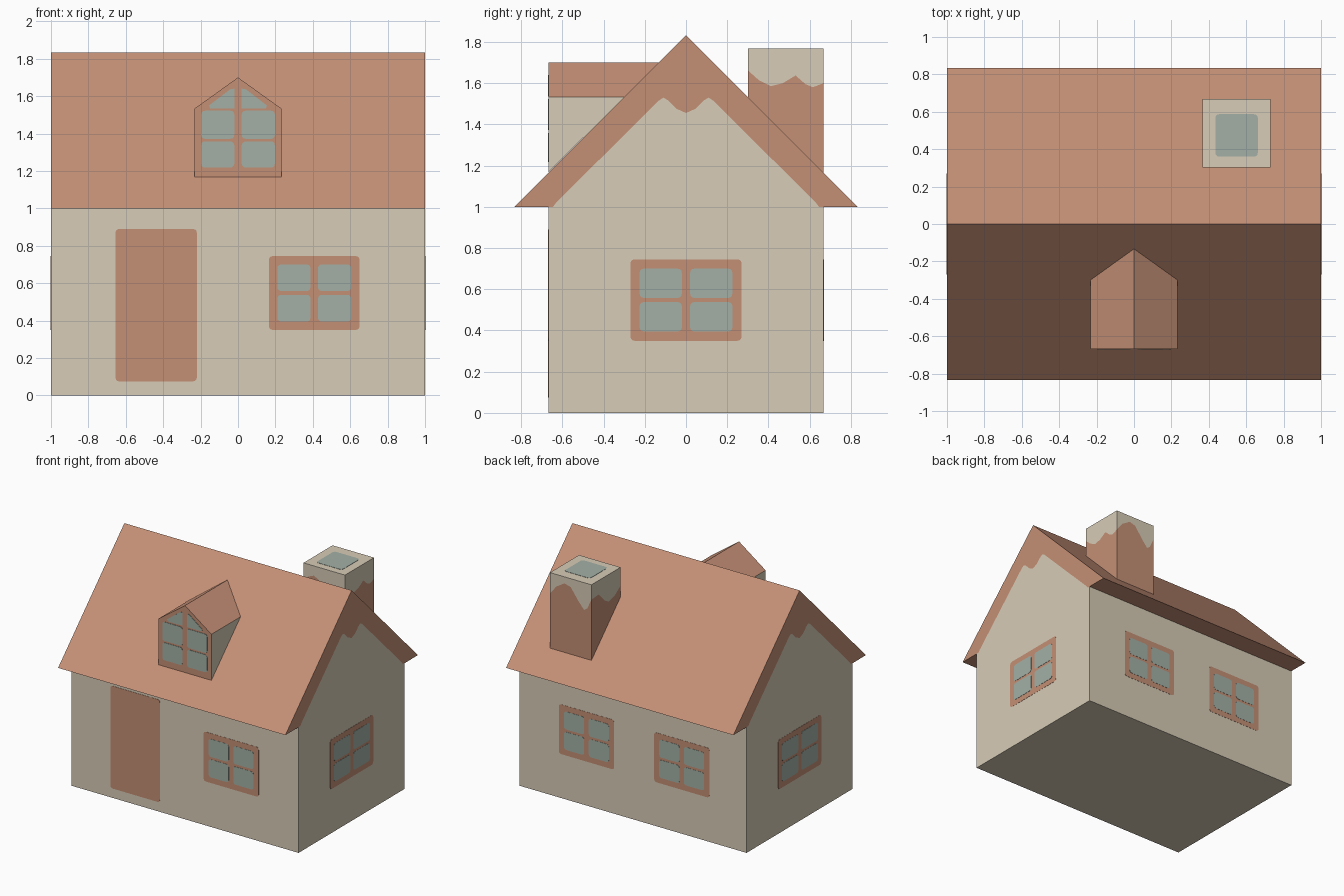
import bpy, math
from mathutils import Matrix, Vector

if "Cube" in bpy.data.objects:
    bpy.data.objects.remove(bpy.data.objects["Cube"])


def material(name, rgb):
    lin = [((c / 255 + 0.055) / 1.055) ** 2.4 for c in rgb]
    m = bpy.data.materials.new(name)
    m.diffuse_color = (*lin, 1)
    m.use_nodes = True
    m.node_tree.nodes["Principled BSDF"].inputs["Base Color"].default_value = m.diffuse_color
    return m


CREAM = material("cream_plaster", (215, 204, 183))
CLAY = material("terracotta", (197, 144, 118))
GLASS = material("grey_green_glass", (163, 176, 166))
MATS = [CREAM, CLAY, GLASS]


def build(name, faces):
    """faces: list of (colour, corner points)"""
    verts, index, polys = [], {}, []
    for _, pts in faces:
        poly = []
        for p in pts:
            key = tuple(round(c, 5) for c in p)
            if key not in index:
                index[key] = len(verts)
                verts.append(key)
            poly.append(index[key])
        polys.append(poly)
    mesh = bpy.data.meshes.new(name)
    mesh.from_pydata(verts, [], polys)
    used = [m for m in MATS if any(f[0] is m for f in faces)]
    for m in used:
        mesh.materials.append(m)
    for poly, f in zip(mesh.polygons, faces):
        poly.material_index = used.index(f[0])
    ob = bpy.data.objects.new(name, mesh)
    bpy.context.collection.objects.link(ob)
    return ob


def side(angle, dist):
    """frame of a wall: u along the wall, -y outward"""
    return Matrix.Rotation(math.radians(angle), 4, 'Z') @ Matrix.Translation((0, -dist, 0))


def rounded(u0, u1, z0, z1, r=0.02):
    pts = []
    corners = [(u1 - r, z0 + r, -90), (u1 - r, z1 - r, 0), (u0 + r, z1 - r, 90), (u0 + r, z0 + r, 180)]
    for cu, cz, start in corners:
        for k in range(4):
            a = math.radians(start + 30 * k)
            pts.append((cu + r * math.cos(a), cz + r * math.sin(a)))
    return pts


def plate(name, pts, frame, depth, mat):
    outer = [frame @ Vector((u, -depth, z)) for u, z in pts]
    inner = [frame @ Vector((u, 0, z)) for u, z in pts]
    faces = [(mat, outer)]
    for i in range(len(pts)):
        j = (i + 1) % len(pts)
        faces.append((mat, [inner[i], inner[j], outer[j], outer[i]]))
    return build(name, faces)


def window(name, u0, u1, frame):
    plate(name + "_frame", rounded(u0, u1, 0.35, 0.745), frame, 0.0015, CLAY)
    c = (u0 + u1) / 2
    for a, b in ((u0 + 0.045, c - 0.02), (c + 0.02, u1 - 0.045)):
        for z0, z1 in ((0.395, 0.538), (0.558, 0.70)):
            plate(name + "_pane", rounded(a, b, z0, z1), frame, 0.003, GLASS)


W, R, T = 0.667, 0.833, 1.833

# walls
ring = [(-1, -W), (1, -W), (1, W), (-1, W)]
faces = [(CREAM, [(x, y, 0) for x, y in reversed(ring)])]
for i in range(4):
    a, b = ring[i], ring[(i + 1) % 4]
    faces.append((CREAM, [(*a, 0), (*b, 0), (*b, 1), (*a, 1)]))
build("walls", faces)

# roof prism with cream gable areas cut into the ends
half = [(0.645, 1), (0.63, 1.02), (0.135, 1.513), (0.11, 1.53), (0.085, 1.515), (0.045, 1.475)]
gable = half + [(0, 1.455)] + [(-y, z) for y, z in reversed(half)]
band = [(R, 1), (0, T), (-R, 1)] + gable[::-1]
faces = []
for s in (1, -1):
    for mat, outline in ((CREAM, gable), (CLAY, band)):
        pts = [(s, y, z) for y, z in outline]
        faces.append((mat, pts if s > 0 else pts[::-1]))
    slope = [(-1, s * R, 1), (-1, 0, T), (1, 0, T), (1, s * R, 1)]
    eave = [(-1, s * R, 1), (1, s * R, 1), (1, s * 0.6, 1), (-1, s * 0.6, 1)]
    for f in (slope, eave):
        faces.append((CLAY, f if s > 0 else f[::-1]))
build("roof", faces)

# dormer
D, ZB, ZE, ZR = 0.233, 1.167, 1.533, 1.70
faces = [(CLAY, [(-D, -W, ZB), (D, -W, ZB), (D, -W, ZE), (0, -W, ZR), (-D, -W, ZE)])]
for s in (1, -1):
    cheek = [(s * D, -W, ZB), (s * D, -0.30, ZE), (s * D, -W, ZE)]
    slope = [(s * D, -W, ZE), (s * D, -0.30, ZE), (0, -0.133, ZR), (0, -W, ZR)]
    for mat, f in ((CREAM, cheek), (CLAY, slope)):
        faces.append((mat, f if s > 0 else f[::-1]))
build("dormer", faces)

# dormer panes
front = side(0, W)
for s in (1, -1):
    a, b = sorted((s * 0.02, s * 0.197))
    for z0, z1 in ((1.218, 1.358), (1.372, 1.522)):
        plate("dormer_pane", rounded(a, b, z0, z1), front, 0.003, GLASS)
    top = [(s * u, z) for u, z in ((0.02, 1.535), (0.15, 1.535), (0.155, 1.55), (0.04, 1.638), (0.02, 1.64))]
    plate("dormer_top_pane", top if s > 0 else top[::-1], front, 0.003, GLASS)

# chimney: wavy border between terracotta shaft and cream top
X0, X1, Y0, Y1, CT = 0.365, 0.73, 0.302, 0.667, 1.767
corner = [(X0, Y0), (X1, Y0), (X1, Y1), (X0, Y1)]
waves = [
    [(0, 1.62), (0.12, 1.67), (0.25, 1.69), (0.4, 1.66), (0.55, 1.60), (0.75, 1.60), (1, 1.66)],
    [(0, 1.66), (0.14, 1.615), (0.3, 1.585), (0.46, 1.60), (0.63, 1.637), (0.76, 1.595), (0.86, 1.58), (1, 1.60)],
    [(0, 1.60), (0.15, 1.67), (0.35, 1.715), (0.5, 1.70), (0.68, 1.61), (0.82, 1.55), (0.9, 1.57), (1, 1.65)],
    [(0, 1.65), (0.25, 1.655), (0.45, 1.58), (0.6, 1.55), (0.8, 1.57), (1, 1.62)],
]
faces = [(CREAM, [(x, y, CT) for x, y in corner])]
for i, wave in enumerate(waves):
    a, b = Vector(corner[i]), Vector(corner[(i + 1) % 4])
    line = [(*a.lerp(b, t), z) for t, z in wave]
    faces.append((CLAY, [(*a, 1.14), (*b, 1.14)] + line[::-1]))
    faces.append((CREAM, line + [(*b, CT), (*a, CT)]))
build("chimney", faces)
lid = Matrix.Translation((0, 0, CT)) @ Matrix.Rotation(math.radians(-90), 4, 'X')
plate("chimney_opening", rounded(0.435, 0.662, 0.36, 0.587), lid, 0.002, GLASS)

# door and windows
plate("door", rounded(-0.655, -0.22, 0.075, 0.89), front, 0.002, CLAY)
window("front_window", 0.165, 0.65, front)
window("right_window", -0.27, 0.27, side(90, 1))
window("left_window", -0.27, 0.27, side(-90, 1))
back = side(180, W)
window("back_window_a", -0.65, -0.165, back)
window("back_window_b", 0.188, 0.673, back)
